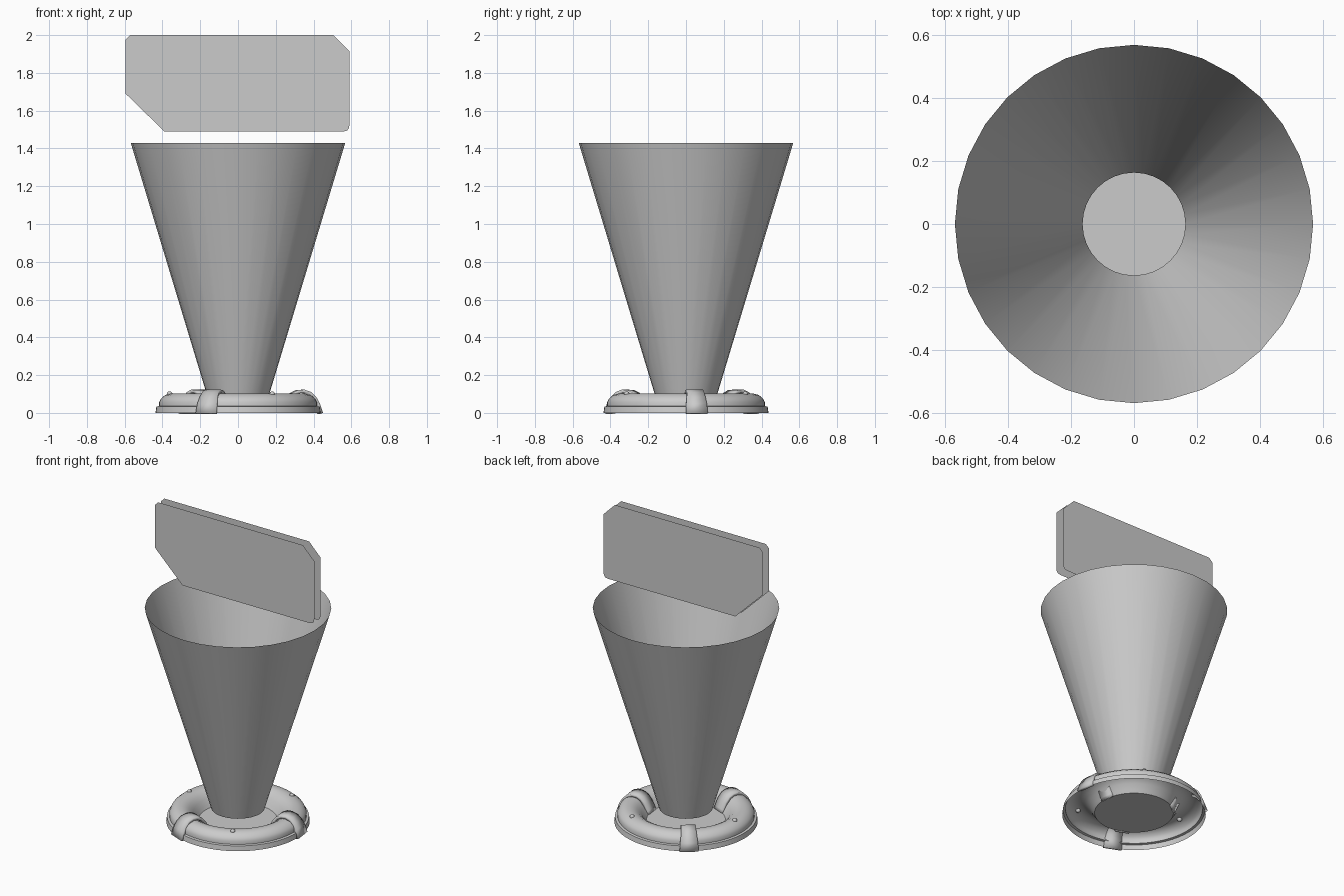
import bpy, bmesh
from math import sin, cos, pi, radians

if "Cube" in bpy.data.objects:
    bpy.data.objects.remove(bpy.data.objects["Cube"])


def finish(name, bm, smooth=True, angle=35):
    me = bpy.data.meshes.new(name)
    bm.to_mesh(me)
    bm.free()
    ob = bpy.data.objects.new(name, me)
    bpy.context.collection.objects.link(ob)
    if smooth:
        bpy.ops.object.select_all(action='DESELECT')
        ob.select_set(True)
        bpy.context.view_layer.objects.active = ob
        bpy.ops.object.shade_smooth_by_angle(angle=radians(angle))
    return ob


def lathe(name, profile, sides):
    """Spin (radius, z) points, listed bottom/outside first, round the z axis."""
    bm = bmesh.new()
    rings = []
    for r, z in profile:
        n = sides if r > 0 else 1
        rings.append([bm.verts.new((r * cos(2 * pi * i / sides), r * sin(2 * pi * i / sides), z))
                      for i in range(n)])
    for a, b in zip(rings, rings[1:]):
        for i in range(sides):
            j = (i + 1) % sides
            if len(b) == 1:
                bm.faces.new((a[i], a[j], b[0]))
            else:
                bm.faces.new((a[i], a[j], b[j], b[i]))
    return finish(name, bm)


# Base: open shell with a stepped foot, rounded rim and sunken dish
lathe("base_ring", [(.437, 0), (.432, .033), (.417, .036), (.417, .058), (.408, .076),
                    (.385, .095), (.355, .103), (.325, .1), (.297, .085), (.272, .06),
                    (.252, .028), (.24, .01), (0, .01)], 64)

# Light beam: open cone, single surface
lathe("light_beam", [(.163, .09), (.568, 1.43)], 32)


# Clamps wrapping over the rim: radius, z, half width
def clamp(name, angle):
    path = [(.447, 0, .058), (.43, .05, .055), (.412, .083, .05), (.385, .11, .046),
            (.35, .123, .045), (.315, .121, .045), (.283, .105, .045), (.256, .072, .045),
            (.236, .03, .045), (.228, .012, .045)]
    bm = bmesh.new()
    c, s = cos(angle), sin(angle)
    rows = [[bm.verts.new((r * c - w * t * s, r * s + w * t * c, z)) for t in (-1, 1)]
            for r, z, w in path]
    for a, b in zip(rows, rows[1:]):
        bm.faces.new((a[0], a[1], b[1], b[0]))
    ob = finish(name, bm)
    mod = ob.modifiers.new("thickness", 'SOLIDIFY')
    mod.thickness = .018
    mod.offset = -1


# Studs between the clamps
def stud(name, angle):
    bm = bmesh.new()
    bmesh.ops.create_uvsphere(bm, u_segments=16, v_segments=10, radius=.015)
    bmesh.ops.translate(bm, verts=bm.verts, vec=(.362 * cos(angle), .362 * sin(angle), .099))
    finish(name, bm)


for k in range(3):
    clamp(f"clamp_{k + 1}", radians(7.5 + 120 * k))
    stud(f"stud_{k + 1}", radians(60 + 120 * k))

# Floating screen: two thin sheets with clipped corners
outline = [(-.39, 1.49), (.56, 1.49), (.578, 1.495), (.587, 1.507), (.59, 1.525),
           (.59, 1.915), (.505, 2), (-.57, 2), (-.595, 1.975), (-.595, 1.69)]
for name, y in (("screen_front", -.033), ("screen_back", .033)):
    bm = bmesh.new()
    pts = outline if y < 0 else outline[::-1]
    bm.faces.new([bm.verts.new((x, y, z)) for x, z in pts])
    finish(name, bm, smooth=False)
